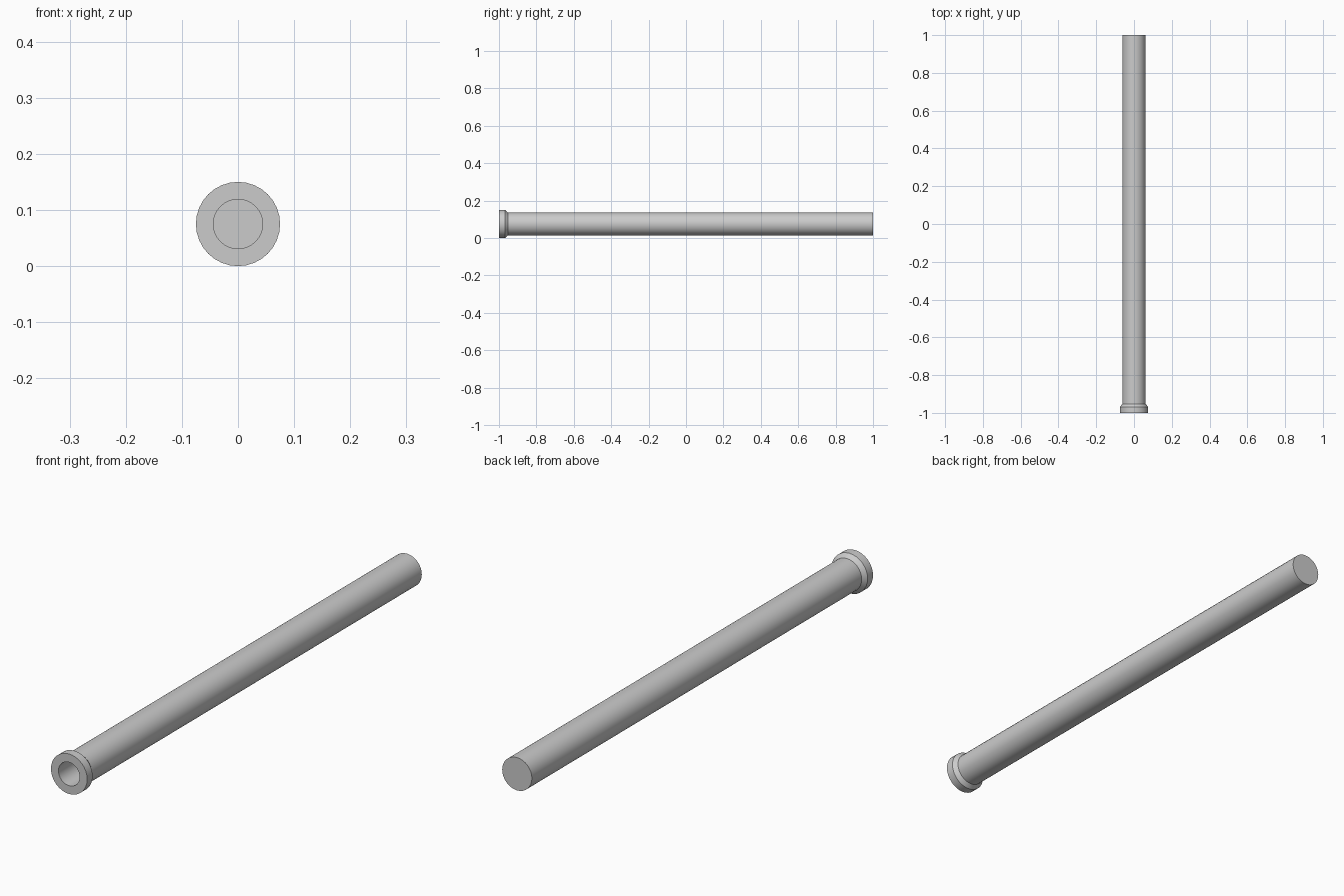
import bpy, bmesh, math

if "Cube" in bpy.data.objects:
    bpy.data.objects.remove(bpy.data.objects["Cube"])

SEGMENTS = 32
AXIS_Z = 0.075

# Lathe profile as (radius, y): back cap, tube, collar, mouth, bore, bore floor
profile = [
    (0.0615, 1.0),
    (0.0615, -0.952),
    (0.075, -0.968),
    (0.075, -1.0),
    (0.044, -1.0),
    (0.044, 0.98),
]

bm = bmesh.new()
rings = []
for r, y in profile:
    ring = []
    for i in range(SEGMENTS):
        a = 2 * math.pi * i / SEGMENTS
        ring.append(bm.verts.new((r * math.cos(a), y, AXIS_Z + r * math.sin(a))))
    rings.append(ring)

# Walls between neighbouring rings
for a, b in zip(rings, rings[1:]):
    for i in range(SEGMENTS):
        j = (i + 1) % SEGMENTS
        bm.faces.new((a[i], a[j], b[j], b[i]))

# Closed back end and bore floor
bm.faces.new(rings[0])
bm.faces.new(rings[-1])
bmesh.ops.recalc_face_normals(bm, faces=bm.faces)

mesh = bpy.data.meshes.new("barrel")
bm.to_mesh(mesh)
bm.free()
barrel = bpy.data.objects.new("barrel", mesh)
bpy.context.collection.objects.link(barrel)

# Smooth round walls with crisp rims
bpy.context.view_layer.objects.active = barrel
barrel.select_set(True)
bpy.ops.object.shade_smooth_by_angle(angle=math.radians(30))
